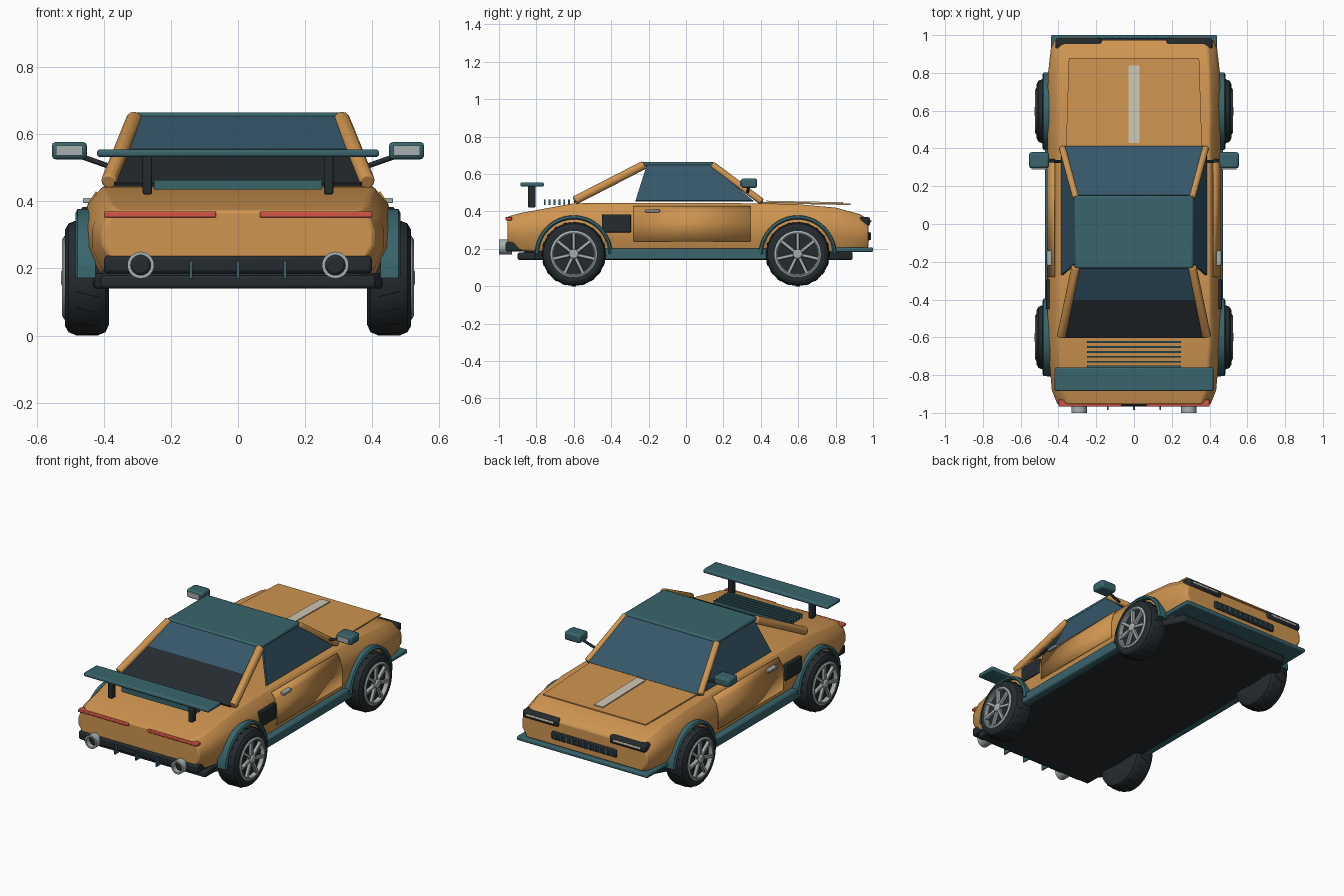
import bpy, bmesh, math
from mathutils import Vector, Matrix

if "Cube" in bpy.data.objects:
    bpy.data.objects.remove(bpy.data.objects["Cube"])


def material(name, r, g, b):
    m = bpy.data.materials.new(name)
    m.diffuse_color = (r, g, b, 1)
    m.use_nodes = True
    m.node_tree.nodes["Principled BSDF"].inputs["Base Color"].default_value = m.diffuse_color
    return m


ORANGE = material("orange_paint", 0.62, 0.30, 0.08)
TEAL = material("teal_trim", 0.04, 0.13, 0.15)
GLASS = material("blue_glass", 0.035, 0.095, 0.14)
DARK = material("dark_rubber", 0.018, 0.024, 0.028)
RED = material("red_lamp", 0.65, 0.09, 0.06)
METAL = material("pale_metal", 0.38, 0.43, 0.43)
CREAM = material("cream_stripe", 0.62, 0.57, 0.45)


def mesh(name, verts, faces, mat, bevel=0):
    me = bpy.data.meshes.new(name)
    me.from_pydata([tuple(v) for v in verts], [], faces)
    bm = bmesh.new()
    bm.from_mesh(me)
    bmesh.ops.recalc_face_normals(bm, faces=bm.faces)
    bm.to_mesh(me)
    bm.free()
    me.materials.append(mat)
    ob = bpy.data.objects.new(name, me)
    bpy.context.collection.objects.link(ob)
    if bevel:
        mod = ob.modifiers.new("bevel", 'BEVEL')
        mod.width, mod.segments = bevel, 2
    return ob


BOX = [(0, 1, 3, 2), (4, 6, 7, 5), (0, 4, 5, 1), (2, 3, 7, 6), (0, 2, 6, 4), (1, 5, 7, 3)]


def box(name, x, y, z, mat, bevel=0):
    return mesh(name, [(a, b, c) for a in x for b in y for c in z], BOX, mat, bevel)


def panel(name, quad, t, mat, bevel=0):
    """Thin slab grown both ways from a four-cornered face."""
    q = [Vector(p) for p in quad]
    n = (q[2] - q[0]).cross(q[3] - q[1]).normalized() * t / 2
    faces = [(3, 2, 1, 0), (4, 5, 6, 7)] + [(i, (i + 1) % 4, (i + 1) % 4 + 4, i + 4) for i in range(4)]
    return mesh(name, [p - n for p in q] + [p + n for p in q], faces, mat, bevel)


def bar(name, a, b, r, mat, sides=12):
    a, b = Vector(a), Vector(b)
    rot = (b - a).to_track_quat('Z', 'Y')
    ring = [rot @ Vector((r * math.cos(k * math.tau / sides), r * math.sin(k * math.tau / sides), 0))
            for k in range(sides)]
    faces = [tuple(range(sides)), tuple(range(sides, 2 * sides))]
    faces += [(k, (k + 1) % sides, (k + 1) % sides + sides, k + sides) for k in range(sides)]
    return mesh(name, [a + p for p in ring] + [b + p for p in ring], faces, mat, r * 0.3)


def lathe(name, profile, centre, mat, axis='x', turn=math.tau, n=48):
    """Spin a closed (along-axis, radius) profile."""
    full = turn == math.tau
    steps = n if full else n + 1
    verts, faces, m = [], [], len(profile)
    for k in range(steps):
        c, s = math.cos(turn * k / n), math.sin(turn * k / n)
        for a, r in profile:
            p = (a, r * c, r * s) if axis == 'x' else (r * c, a, r * s)
            verts.append(Vector(centre) + Vector(p))
    for k in range(n):
        for i in range(m):
            j, k2 = (i + 1) % m, (k + 1) % steps
            faces.append((k * m + i, k * m + j, k2 * m + j, k2 * m + i))
    if not full:
        faces += [tuple(range(m)), tuple(range(n * m, n * m + m))]
    return mesh(name, verts, faces, mat)


# Body shell: lofted sections (y, half width, top, bottom)
SECTIONS = [(-0.955, 0.405, 0.372, 0.215), (-0.88, 0.435, 0.392, 0.19), (-0.6, 0.46, 0.443, 0.17),
            (-0.3, 0.457, 0.446, 0.16), (0.4, 0.457, 0.443, 0.16), (0.6, 0.46, 0.438, 0.17),
            (0.8, 0.455, 0.42, 0.18), (0.93, 0.44, 0.385, 0.19), (0.975, 0.42, 0.355, 0.205)]


def half_section(w, top, low):
    h = top - low
    return [(w * 0.92, low), (w, low + 0.35 * h), (w, low + 0.62 * h), (w * 0.97, low + 0.82 * h), (w * 0.88, top)]


verts, faces = [], []
for y, w, top, low in SECTIONS:
    half = half_section(w, top, low)
    verts += [(x, y, z) for x, z in half] + [(-x, y, z) for x, z in reversed(half)]
for s in range(len(SECTIONS) - 1):
    faces += [(s * 10 + i, s * 10 + (i + 1) % 10, s * 10 + 10 + (i + 1) % 10, s * 10 + 10 + i) for i in range(10)]
faces += [tuple(range(10)), tuple(range(len(verts) - 10, len(verts)))]
mesh("body_shell", verts, faces, ORANGE, 0.008)

# Floor pan with clipped corners
outline = [(0.36, -0.87), (0.43, -0.78), (0.43, 0.78), (0.37, 0.89)]
outline += [(-x, y) for x, y in reversed(outline)]
mesh("floor_pan", [(x, y, z) for z in (0.14, 0.185) for x, y in outline],
     [tuple(range(8)), tuple(range(8, 16))] + [(i, (i + 1) % 8, (i + 1) % 8 + 8, i + 8) for i in range(8)],
     DARK, 0.008)

# Bonnet panel and stripe
panel("bonnet", [(-0.36, 0.41, 0.447), (0.36, 0.41, 0.447), (0.345, 0.88, 0.438), (-0.345, 0.88, 0.438)], 0.008, ORANGE)
panel("bonnet_stripe", [(-0.03, 0.43, 0.453), (0.03, 0.43, 0.453), (0.03, 0.84, 0.445), (-0.03, 0.84, 0.445)], 0.008, CREAM)

# Cabin: roof, windscreen, rear glass and lower rear panel
box("roof", (-0.315, 0.315), (-0.235, 0.15), (0.64, 0.665), TEAL, 0.01)
panel("windscreen", [(-0.375, 0.41, 0.447), (0.375, 0.41, 0.447), (0.305, 0.15, 0.65), (-0.305, 0.15, 0.65)], 0.012, GLASS)
panel("rear_glass", [(-0.30, -0.23, 0.65), (0.30, -0.23, 0.65), (0.335, -0.40, 0.553), (-0.335, -0.40, 0.553)], 0.012, GLASS)
panel("lower_rear_panel", [(-0.335, -0.40, 0.553), (0.335, -0.40, 0.553), (0.37, -0.6, 0.45), (-0.37, -0.6, 0.45)], 0.012, DARK)

# Engine louvres
for k in range(6):
    y = -0.625 - 0.026 * k
    box("engine_louvre", (-0.25, 0.25), (y - 0.005, y + 0.005), (0.435, 0.464), TEAL)

# Rear wing, bumper and diffuser
box("wing_blade", (-0.42, 0.42), (-0.885, -0.76), (0.532, 0.555), TEAL, 0.008)
box("rear_bumper", (-0.4, 0.4), (-0.965, -0.83), (0.185, 0.238), DARK, 0.012)
box("rear_diffuser", (-0.41, 0.41), (-0.9, -0.76), (0.14, 0.18), DARK, 0.01)
for x in (-0.14, 0, 0.14):
    box("diffuser_fin", (x - 0.004, x + 0.004), (-0.985, -0.93), (0.17, 0.222), TEAL)

# Front splitter and grille
box("front_splitter", (-0.44, 0.44), (0.80, 1.0), (0.183, 0.207), TEAL, 0.007)
box("grille", (-0.22, 0.22), (0.93, 0.984), (0.242, 0.292), DARK, 0.01)
for k in range(11):
    x = -0.19 + 0.038 * k
    box("grille_bar", (x - 0.004, x + 0.004), (0.97, 0.988), (0.248, 0.286), TEAL)

TYRE = [(-0.065, 0.10), (-0.065, 0.14), (-0.055, 0.162), (-0.035, 0.17), (0.035, 0.17), (0.055, 0.162),
        (0.065, 0.145), (0.065, 0.122), (0.045, 0.115), (0.045, 0.001), (-0.055, 0.001)]

for s, side in ((1, "right"), (-1, "left")):
    # Pillars, side glass and mirrors
    bar(side + "_front_pillar", (s * 0.38, 0.405, 0.452), (s * 0.308, 0.14, 0.65), 0.018, ORANGE)
    bar(side + "_rear_buttress", (s * 0.385, -0.595, 0.458), (s * 0.308, -0.225, 0.648), 0.024, ORANGE)
    panel(side + "_window", [(s * 0.38, -0.27, 0.455), (s * 0.38, 0.36, 0.455), (s * 0.31, 0.13, 0.645), (s * 0.31, -0.21, 0.645)], 0.012, GLASS)
    bar(side + "_mirror_stalk", (s * 0.385, 0.33, 0.505), (s * 0.47, 0.335, 0.535), 0.008, DARK)
    box(side + "_mirror", (s * 0.45, s * 0.555), (0.295, 0.38), (0.525, 0.577), TEAL, 0.012)
    box(side + "_mirror_glass", (s * 0.463, s * 0.543), (0.288, 0.30), (0.536, 0.566), METAL)

    # Door skin following the body section
    rows = half_section(0.461, 0.446, 0.16)[1:]
    rows[0], rows[-1] = (0.461, 0.24), (0.424, 0.43)
    mesh(side + "_door", [(s * x, y, z) for x, z in rows for y in (-0.28, 0.345)],
         [(2 * i, 2 * i + 1, 2 * i + 3, 2 * i + 2) for i in range(3)], ORANGE
         ).modifiers.new("skin", 'SOLIDIFY').thickness = 0.006
    box(side + "_door_handle", (s * 0.43, s * 0.462), (-0.22, -0.14), (0.395, 0.41), METAL, 0.003)
    box(side + "_air_intake", (s * 0.42, s * 0.466), (-0.45, -0.295), (0.288, 0.383), DARK, 0.004)
    box(side + "_sill", (s * 0.40, s * 0.472), (-0.45, 0.45), (0.142, 0.202), TEAL, 0.01)

    # Lamps, exhausts and wing posts
    box(side + "_headlamp_pod", (s * 0.17, s * 0.415), (0.92, 0.985), (0.322, 0.37), DARK, 0.014)
    box(side + "_headlamp_strip", (s * 0.20, s * 0.385), (0.97, 0.991), (0.34, 0.353), CREAM, 0.004)
    box(side + "_tail_lamp", (s * 0.065, s * 0.4), (-0.966, -0.93), (0.352, 0.37), RED, 0.004)
    lathe(side + "_exhaust", [(-1.0, 0.03), (-1.0, 0.04), (-0.93, 0.04), (-0.93, 0.03)], (s * 0.29, 0, 0.21), METAL, 'y', n=24)
    bar(side + "_exhaust_core", (s * 0.29, -0.975, 0.21), (s * 0.29, -0.93, 0.21), 0.031, DARK, 24)
    box(side + "_wing_post", (s * 0.256, s * 0.284), (-0.845, -0.805), (0.42, 0.54), DARK, 0.006)

    for y, end in ((-0.6, "rear"), (0.597, "front")):
        # Wheel arch and tyre
        name = f"{end}_{side}"
        c = Vector((s * 0.45, y, 0.172))
        lathe(name + "_arch", [(s * (a - 0.45), r) for a, r in ((0.425, 0.185), (0.478, 0.185), (0.485, 0.193), (0.478, 0.205), (0.425, 0.208))],
              c, TEAL, turn=math.pi, n=28)
        lathe(name + "_tyre", [(s * a, r) for a, r in TYRE], c, DARK)
        # Rim ring, hub and spokes
        lathe(name + "_rim", [(s * a, r) for a, r in ((0.04, 0.108), (0.072, 0.108), (0.074, 0.114), (0.068, 0.124), (0.04, 0.124))], c, METAL)
        bar(name + "_hub", c + Vector((s * 0.04, 0, 0)), c + Vector((s * 0.077, 0, 0)), 0.026, METAL, 20)
        for k in range(7):
            spoke = box(name + "_spoke", (s * 0.05, s * 0.07), (-0.009, 0.009), (0.015, 0.113), METAL, 0.003)
            spoke.matrix_world = Matrix.Translation(c) @ Matrix.Rotation(math.tau * k / 7, 4, 'X')
        # Slanted tread blocks
        for k in range(20):
            tread = box(name + "_tread", (-0.035, 0.035), (-0.004, 0.004), (0.16, 0.1725), DARK)
            tread.matrix_world = (Matrix.Translation(c) @ Matrix.Rotation(math.tau * k / 20, 4, 'X')
                                  @ Matrix.Rotation(0.25 * s, 4, 'Z'))

# Smooth round parts, keep edges sharp
bpy.ops.object.select_all(action='SELECT')
bpy.context.view_layer.objects.active = bpy.context.selected_objects[0]
bpy.ops.object.shade_smooth_by_angle(angle=math.radians(30))
